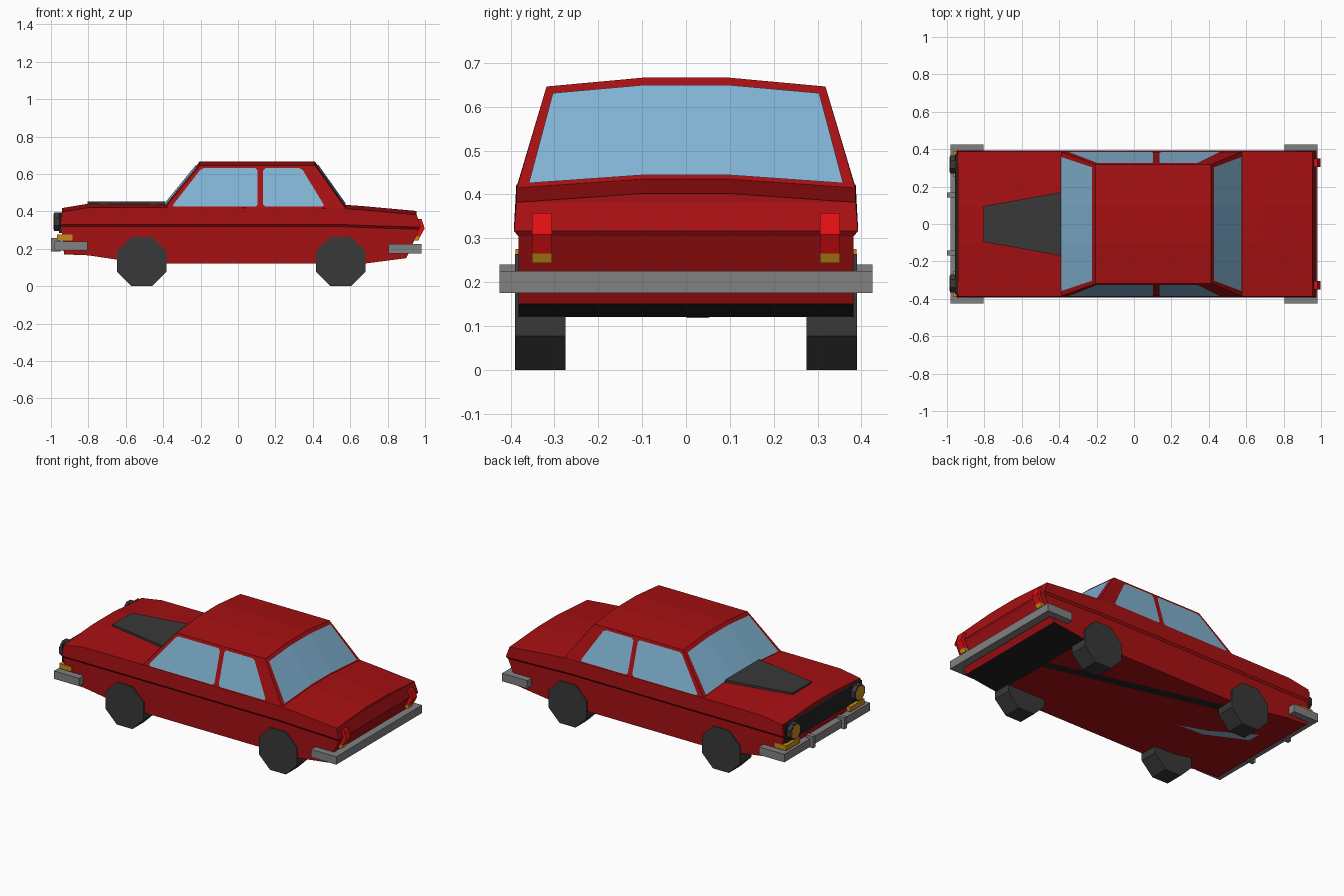
import bpy, bmesh, math
from mathutils import Vector, Matrix

if "Cube" in bpy.data.objects:
    bpy.data.objects.remove(bpy.data.objects["Cube"])


def mat(name, r, g, b):
    m = bpy.data.materials.new(name)
    m.diffuse_color = (r, g, b, 1)
    m.use_nodes = True
    m.node_tree.nodes["Principled BSDF"].inputs["Base Color"].default_value = m.diffuse_color
    return m


RED = mat("body_red", .38, .005, .006)
GLASS = mat("window_blue", .22, .45, .65)
GREY = mat("bumper_grey", .22, .22, .22)
DARK = mat("tyre_dark_grey", .04, .04, .04)
BLACK = mat("trim_black", .016, .016, .016)
AMBER = mat("lamp_amber", .58, .26, .01)
LAMP = mat("lamp_red", .75, .005, .006)


def finish(name, bm, *mats, recalc=True):
    if recalc:
        bmesh.ops.recalc_face_normals(bm, faces=bm.faces[:])
    me = bpy.data.meshes.new(name)
    bm.to_mesh(me)
    bm.free()
    for m in mats:
        me.materials.append(m)
    ob = bpy.data.objects.new(name, me)
    bpy.context.collection.objects.link(ob)
    return ob


def boxes(name, m, *ranges):
    """Boxes given as (x0, x1, y0, y1, z0, z1) joined into one part."""
    bm = bmesh.new()
    for x0, x1, y0, y1, z0, z1 in ranges:
        M = Matrix.Translation(((x0 + x1) / 2, (y0 + y1) / 2, (z0 + z1) / 2)) @ \
            Matrix.Diagonal((x1 - x0, y1 - y0, z1 - z0, 1))
        bmesh.ops.create_cube(bm, size=1, matrix=M)
    return finish(name, bm, m)


def prism(name, m, low, high):
    """Solid between two matching outlines."""
    bm = bmesh.new()
    a = [bm.verts.new(p) for p in low]
    b = [bm.verts.new(p) for p in high]
    bm.faces.new(a)
    bm.faces.new(b)
    n = len(a)
    for i in range(n):
        bm.faces.new((a[i], a[(i + 1) % n], b[(i + 1) % n], b[i]))
    return finish(name, bm, m)


def sheet(name, m, polys, out):
    """Thin painted plates facing the given direction."""
    bm = bmesh.new()
    for p in polys:
        f = bm.faces.new([bm.verts.new(v) for v in p])
        f.normal_update()
        if f.normal.dot(Vector(out)) < 0:
            f.normal_flip()
    return finish(name, bm, m, recalc=False)


def octagon(name, m, x, y, z, r, depth, axis):
    bm = bmesh.new()
    M = Matrix.Translation((x, y, z)) @ Matrix.Rotation(math.pi / 2, 4, axis) @ \
        Matrix.Rotation(math.pi / 8, 4, 'Z')
    bmesh.ops.create_cone(bm, cap_ends=True, segments=8, radius1=r, radius2=r,
                          depth=depth, matrix=M)
    return finish(name, bm, m)


# Lower body: sections along x as (x of each height level, bottom, shoulder, top)
stations = [((-.93, -.945, -.95, -.94), .17, .33, .418),
            ((-.8,) * 4, .165, .33, .441),
            ((-.5,) * 4, .12, .33, .442),
            ((-.39,) * 4, .12, .33, .442),
            ((.56,) * 4, .12, .33, .436),
            ((.67,) * 4, .12, .325, .428),
            ((.90, .968, .977, .955), .15, .316, .402)]
bm = bmesh.new()
rings = []
for (xb, xl, xs, xt), zb, zs, zt in stations:
    half = [(xb, .382, zb), (xl, .382, zs - .012), (xs, .392, zs),
            (xt, .387, zt - .02), (xt, .1, zt)]
    rings.append([bm.verts.new(p) for p in half] +
                 [bm.verts.new((x, -y, z)) for x, y, z in reversed(half)])
for a, b in zip(rings, rings[1:]):
    for i in range(10):
        bm.faces.new((a[i], a[(i + 1) % 10], b[(i + 1) % 10], b[i]))
for r in (rings[0], rings[-1]):
    for i in range(4):
        bm.faces.new((r[i], r[i + 1], r[8 - i], r[9 - i]))
body = finish("body", bm, RED, BLACK)
for f in body.data.polygons:  # sloping rear underside is black
    if f.normal.z < -.9 and f.center.x > .7:
        f.material_index = 1


# Cabin: four rows of four points, windscreen base to rear screen base
def row(x, yo, z):
    return [Vector((x, y, z - (.02 if abs(y) > .2 else 0))) for y in (-yo, -.1, .1, yo)]


rows = [row(-.392, .386, .438), row(-.205, .318, .666),
        row(.412, .318, .666), row(.577, .386, .434)]
bm = bmesh.new()
g = [[bm.verts.new(p) for p in r] for r in rows]
for a, b in zip(g, g[1:]):
    for j in range(3):
        bm.faces.new((a[j], a[j + 1], b[j + 1], b[j]))
for j in (0, 3):
    bm.faces.new([r[j] for r in g])
for j in range(3):
    bm.faces.new((g[0][j], g[0][j + 1], g[3][j + 1], g[3][j]))
finish("cabin", bm, RED)

# Windscreen and rear screen, each folded in three like the cabin
for name, base, top, s in (("windscreen", rows[0], rows[1], -1),
                           ("rear_screen", rows[3], rows[2], 1)):
    off = Vector((.003 * s, 0, .003))

    def line(v):
        p = [base[j].lerp(top[j], v) + off for j in range(4)]
        p[0], p[3] = p[0].lerp(p[1], .09), p[3].lerp(p[2], .09)
        return p
    lo, hi = line(.03), line(.915)
    sheet(name, GLASS, [(lo[j], lo[j + 1], hi[j + 1], hi[j]) for j in range(3)], (s, 0, .5))


# Side windows with clipped corners, lying on the leaning cabin side
def clip(pts, d=.012):
    out = []
    for i, p in enumerate(pts):
        p = Vector(p)
        for q in (pts[i - 1], pts[(i + 1) % len(pts)]):
            out.append(p + (Vector(q) - p).normalized() * d)
    return out


panes = [[(-.355, .425), (-.195, .631), (.105, .631), (.105, .425)],
         [(.135, .425), (.135, .631), (.34, .631), (.465, .425)]]
for s, side in ((-1, "near"), (1, "far")):
    sheet(side + "_side_windows", GLASS,
          [[(x, s * (.389 - (z - .418) * .301), z) for x, z in clip(p)] for p in panes],
          (0, s, 0))

# Hood scoop
foot = [(-.805, -.095), (-.39, -.17), (-.39, .17), (-.805, .095)]
prism("hood_scoop", DARK, [(x, y, .43) for x, y in foot], [(x, y, .452) for x, y in foot])

# Wheels
for x, end in ((-.515, "front"), (.55, "rear")):
    for s, side in ((-1, "near"), (1, "far")):
        octagon(f"{end}_{side}_wheel", DARK, x, s * .332, .132, .143, .115, 'X')

# Bumpers with wrapped ends, and front overriders
for name, s, z0, z1 in (("front_bumper", -1, .19, .24), ("rear_bumper", 1, .175, .225)):
    bar, arm = sorted((s * .98, s * .93)), sorted((s * .98, s * .805))
    boxes(name, GREY, (*bar, -.39, .39, z0, z1),
          (*arm, .38, .425, z0, z1), (*arm, -.425, -.38, z0, z1))
boxes("overriders", GREY, *[(-1, -.95, y - .013, y + .013, .185, .258) for y in (-.155, .155)])

# Grille, headlights, indicators
boxes("grille", BLACK, (-.958, -.93, -.375, .375, .285, .395))
for s, side in ((-1, "near"), (1, "far")):
    octagon(side + "_headlight_rim", DARK, -.965, s * .318, .345, .053, .04, 'Y')
    octagon(side + "_headlight", AMBER, -.984, s * .318, .345, .044, .006, 'Y')
    y0, y1 = sorted((s * .25, s * .389))
    boxes(side + "_indicator", AMBER, (-.968, -.885, y0, y1, .245, .276))
    # Tail lamps: faceted red lens above an amber one
    red = [(.94, .265), (.974, .265), (.998, .308), (.982, .358), (.94, .358)]
    amb = [(.93, .243), (.964, .243), (.974, .265), (.93, .265)]
    for n, m, prof in (("tail_lamp", LAMP, red), ("rear_indicator", AMBER, amb)):
        prism(f"{side}_{n}", m, [(x, s * .305, z) for x, z in prof],
              [(x, s * .351, z) for x, z in prof])

# Painted marks on the underside
sheet("underbody_stripe", BLACK,
      [[(.67, .0, .118), (.67, .06, .118), (-.49, .35, .118), (-.49, .29, .118)]], (0, 0, -1))
sheet("underbody_patch", GLASS,
      [[(-.33, -.01, .118), (-.5, .05, .118), (-.5, .0, .118)],
       [(-.5, .0, .118), (-.5, .05, .118), (-.79, .14, .161), (-.79, .06, .161)]], (0, 0, -1))
